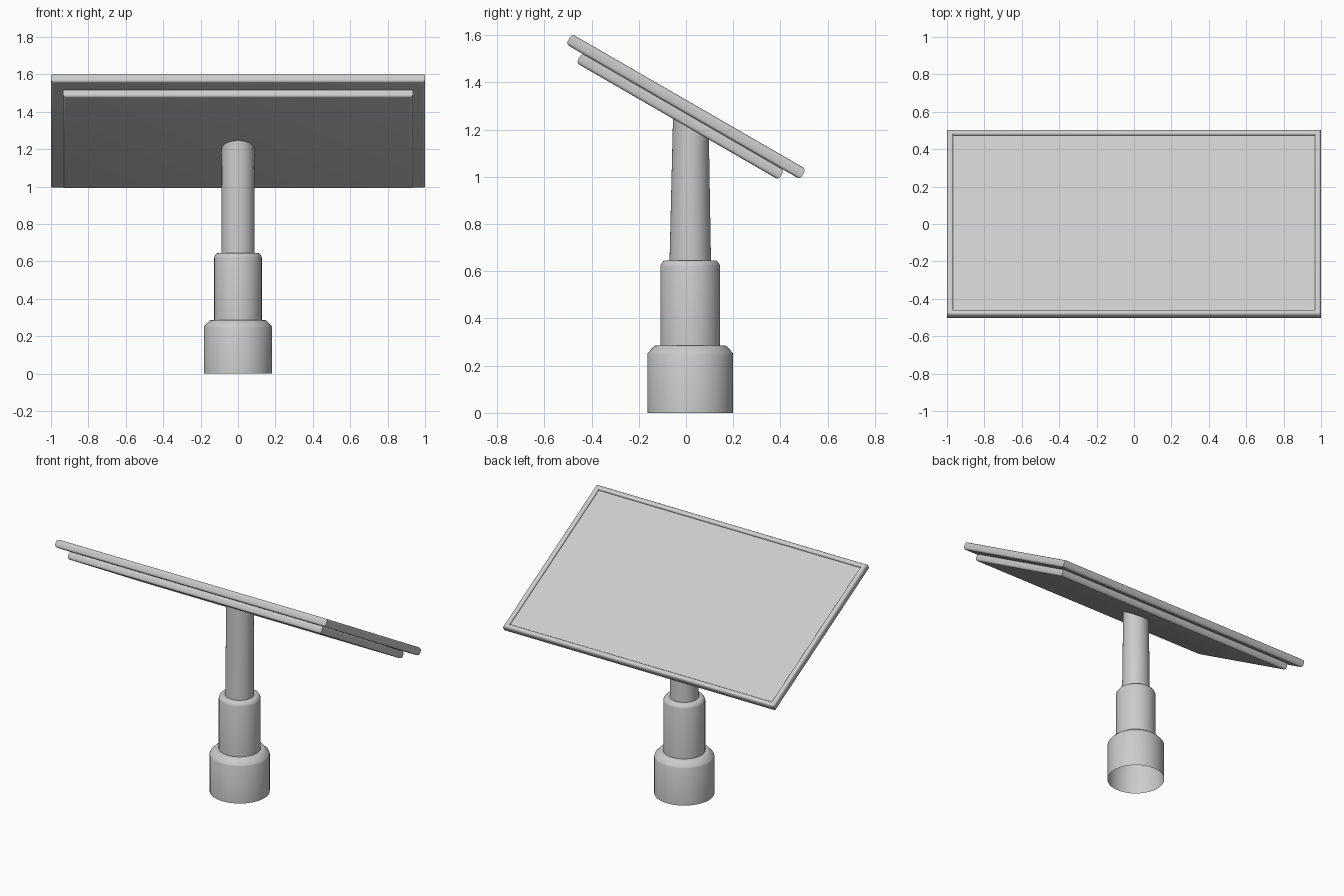
import bpy, bmesh, math
from math import sin, cos, pi

if "Cube" in bpy.data.objects:
    bpy.data.objects.remove(bpy.data.objects["Cube"])

TILT = math.radians(-30)
CENTRE = (0, 0, 1.297)      # middle of the tilted panel
POLE_Y = 0.018
SIDES = 48


def make_object(name, bm, angle=35):
    bmesh.ops.recalc_face_normals(bm, faces=bm.faces)
    me = bpy.data.meshes.new(name)
    bm.to_mesh(me)
    bm.free()
    ob = bpy.data.objects.new(name, me)
    bpy.context.collection.objects.link(ob)
    bpy.ops.object.select_all(action='DESELECT')
    bpy.context.view_layer.objects.active = ob
    ob.select_set(True)
    bpy.ops.object.shade_smooth_by_angle(angle=math.radians(angle))
    return ob


def loft(bm, rings, cap_start=False, cap_end=False):
    loops = [[bm.verts.new(p) for p in ring] for ring in rings]
    n = len(loops[0])
    for a, b in zip(loops, loops[1:]):
        for i in range(n):
            j = (i + 1) % n
            bm.faces.new((a[i], a[j], b[j], b[i]))
    if cap_start:
        bm.faces.new(loops[0][::-1])
    if cap_end:
        bm.faces.new(loops[-1])


def arc(ci, cz, r, a0, a1, steps=4):
    """Rounded corner as (inset, height) points."""
    out = []
    for k in range(steps + 1):
        a = math.radians(a0 + (a1 - a0) * k / steps)
        out.append((ci + r * cos(a), cz + r * sin(a)))
    return out


def mitred_slab(name, hx, hy, profile):
    """Sweep an (inset, height) profile round a rectangle with mitred corners."""
    bm = bmesh.new()
    rings = [[(sx * (hx - i), sy * (hy - i), z)
              for sx, sy in ((-1, -1), (1, -1), (1, 1), (-1, 1))] for i, z in profile]
    loft(bm, rings, True, True)
    ob = make_object(name, bm)
    ob.rotation_euler.x = TILT
    ob.location = CENTRE
    return ob


def turned(name, profile):
    """Lathe an open-ended (radius, height) profile on the pole axis."""
    bm = bmesh.new()
    loft(bm, [[(r * cos(2 * pi * k / SIDES), POLE_Y + r * sin(2 * pi * k / SIDES), z)
               for k in range(SIDES)] for r, z in profile])
    return make_object(name, bm)


# Panel frame: rounded rim around a shallow recess
R = 0.015
frame = (arc(R, -0.025 + R, R, 270, 180) + arc(R, 0.025 - R, R, 180, 90)
         + arc(0.021, 0.013, 0.012, 90, 0) + [(0.033, 0.012)])
mitred_slab("panel_frame", 1.0, 0.5725, frame)

# Backing slab under the frame
back = arc(R, -0.072 + R, R, 270, 180) + arc(R, -0.025 - R, R, 180, 90)
mitred_slab("panel_backing", 0.936, 0.495, back)

# Stepped base and middle sleeve
turned("base", [(0.182, 0), (0.182, 0.248), (0.179, 0.255), (0.153, 0.283),
                (0.146, 0.286), (0.12, 0.286)])
turned("sleeve", [(0.127, 0.27), (0.127, 0.62), (0.124, 0.63), (0.115, 0.642),
                  (0.108, 0.645), (0.08, 0.645)])

# Pole, narrowing front to back, cut at the panel's slope
bm = bmesh.new()
low, high = [], []
for k in range(SIDES):
    c, s = cos(2 * pi * k / SIDES), sin(2 * pi * k / SIDES)
    low.append((0.088 * c, POLE_Y + 0.088 * s, 0.63))
    y = 0.021 + 0.076 * s
    high.append((0.087 * c, y, 1.22 + y * math.tan(TILT)))
loft(bm, [low, high])
make_object("pole", bm)
